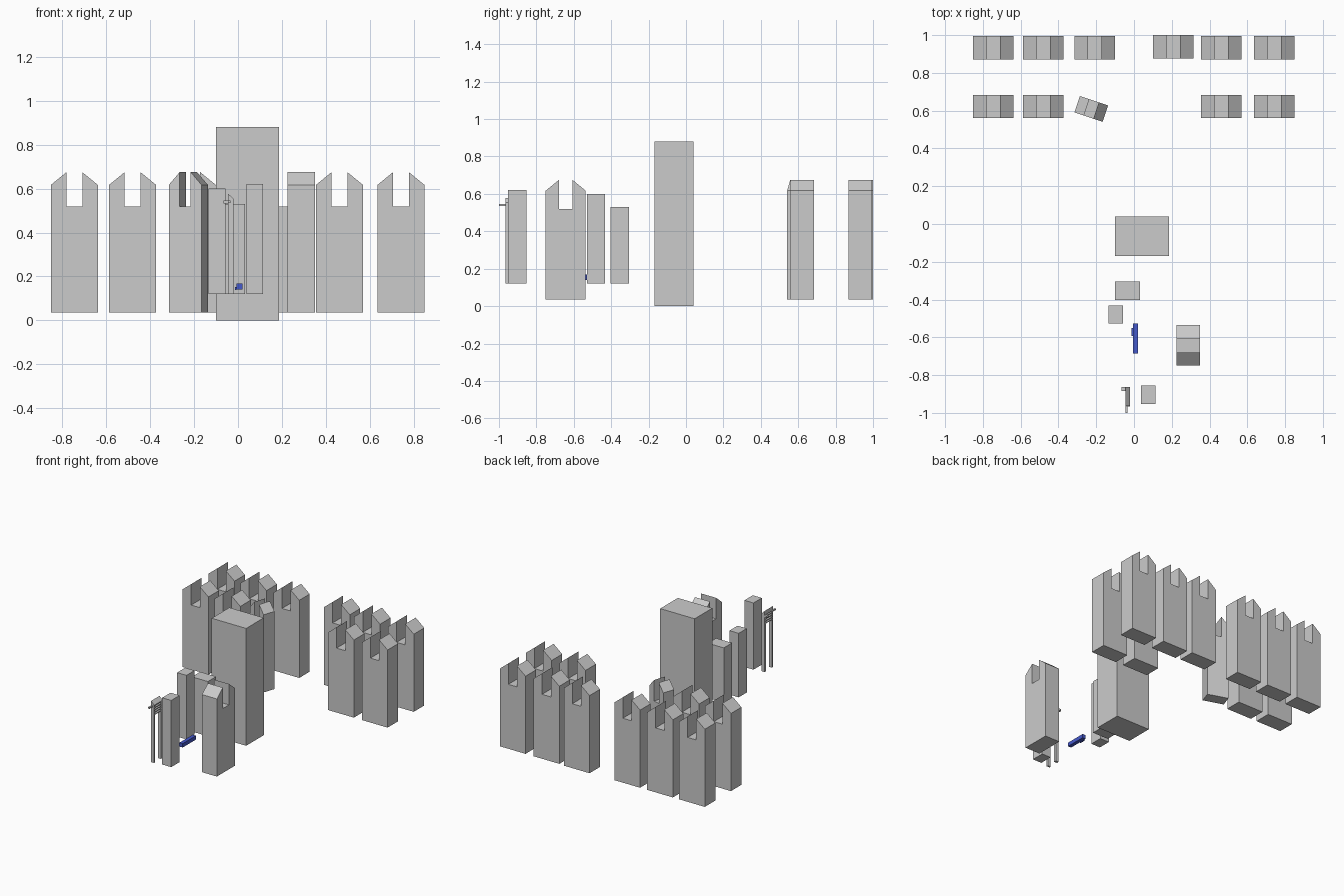
import bpy, bmesh
from math import radians
from mathutils import Matrix

if "Cube" in bpy.data.objects:
    bpy.data.objects.remove(bpy.data.objects["Cube"])


def prism(name, profile, depth, loc=(0, 0, 0), angle=0, scale=1):
    """Extrude an XZ profile symmetrically along Y, then turn it about Z."""
    bm = bmesh.new()
    front = [bm.verts.new((x * scale, -depth * scale / 2, z)) for x, z in profile]
    face = bm.faces.new(front)
    ext = bmesh.ops.extrude_face_region(bm, geom=[face])
    new = [v for v in ext["geom"] if isinstance(v, bmesh.types.BMVert)]
    bmesh.ops.translate(bm, verts=new, vec=(0, depth * scale, 0))
    bmesh.ops.recalc_face_normals(bm, faces=bm.faces)
    bm.transform(Matrix.Translation(loc) @ Matrix.Rotation(radians(angle), 4, 'Z'))
    me = bpy.data.meshes.new(name)
    bm.to_mesh(me)
    bm.free()
    ob = bpy.data.objects.new(name, me)
    bpy.context.collection.objects.link(ob)
    return ob


def box(name, x0, x1, y0, y1, z0, z1):
    return prism(name, [(x0, z0), (x1, z0), (x1, z1), (x0, z1)],
                 y1 - y0, (0, (y0 + y1) / 2, 0))


# Notched towers: sloping shoulders rise to a square slot
half = [(0.107, 0.035), (0.107, 0.617), (0.036, 0.675), (0.036, 0.518)]
notched = half + [(-x, z) for x, z in reversed(half)]
towers = [(x, 0.932, 0, 1) for x in (-0.745, -0.48, -0.208, 0.462, 0.742)]
towers += [(x, 0.622, 0, 1) for x in (-0.745, -0.48, 0.462, 0.742)]
towers += [(0.207, 0.938, 0, 1),
           (-0.226, 0.609, -18.5, 0.735),
           (0.288, -0.643, 90, 1)]
for i, (x, y, a, s) in enumerate(towers):
    prism(f"notched_tower_{i + 1}", notched, 0.124, (x, y, 0), a, s)

# Plain blocks
box("main_tower", -0.10, 0.186, -0.169, 0.04, 0, 0.88)
box("wide_block", -0.10, 0.032, -0.403, -0.305, 0.12, 0.53)
box("left_block", -0.135, -0.058, -0.528, -0.432, 0.12, 0.60)
box("front_block", 0.038, 0.113, -0.953, -0.854, 0.12, 0.62)

# Blue bar with a side knob
blue = bpy.data.materials.new("blue")
blue.diffuse_color = (0.06, 0.1, 0.6, 1)
blue.use_nodes = True
blue.node_tree.nodes["Principled BSDF"].inputs["Base Color"].default_value = blue.diffuse_color
for part in (box("blue_bar", -0.006, 0.021, -0.685, -0.528, 0.14, 0.169),
             box("blue_knob", -0.014, -0.006, -0.592, -0.55, 0.138, 0.152)):
    part.data.materials.append(blue)

# Slim stand: two legs, rungs, sloped cap, side tab and front spout
box("stand_front_leg", -0.046, -0.02, -0.965, -0.952, 0.12, 0.55)
box("stand_back_leg", -0.046, -0.02, -0.885, -0.866, 0.12, 0.55)
for i in range(4):
    z = 0.478 + i * 0.017
    box(f"stand_rung_{i + 1}", -0.046, -0.02, -0.952, -0.885, z, z + 0.006)
prism("stand_cap", [(-0.046, 0.545), (-0.02, 0.545), (-0.02, 0.553), (-0.046, 0.578)],
      0.1, (0, -0.914, 0))
box("stand_tab", -0.065, -0.046, -0.885, -0.862, 0.532, 0.546)
box("stand_spout", -0.046, -0.034, -1.0, -0.962, 0.535, 0.545)
